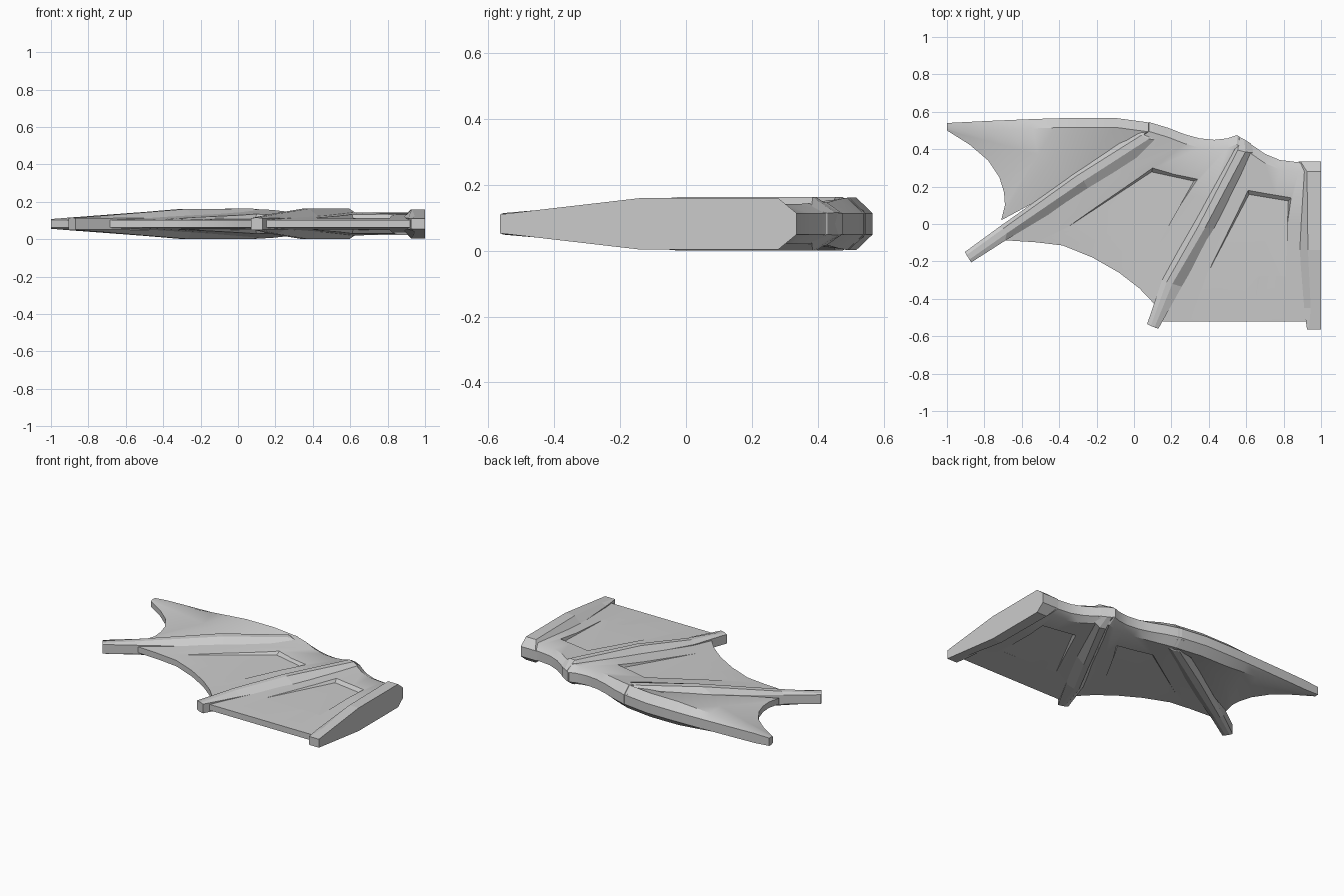
import bpy, bmesh
from mathutils import Vector
from mathutils.bvhtree import BVHTree

if "Cube" in bpy.data.objects:
    bpy.data.objects.remove(bpy.data.objects["Cube"])

ZC = 0.0815  # mid-plane height; everything is symmetric about it


def make_object(name, bm):
    bmesh.ops.remove_doubles(bm, verts=bm.verts, dist=1e-5)
    bmesh.ops.recalc_face_normals(bm, faces=bm.faces)
    me = bpy.data.meshes.new(name)
    bm.to_mesh(me)
    bm.free()
    ob = bpy.data.objects.new(name, me)
    bpy.context.collection.objects.link(ob)
    return ob


def loft(name, sections):
    """Each section is a row of (x, y, half thickness), mirrored about the mid-plane."""
    bm = bmesh.new()
    loops = []
    for s in sections:
        ring = [(x, y, ZC + h) for x, y, h in s] + [(x, y, ZC - h) for x, y, h in reversed(s)]
        loops.append([bm.verts.new(p) for p in ring])
    n = len(loops[0])
    for a, b in zip(loops, loops[1:]):
        for i in range(n):
            j = (i + 1) % n
            bm.faces.new((a[i], a[j], b[j], b[i]))
    bm.faces.new(loops[0])
    bm.faces.new(loops[-1])
    return make_object(name, bm)


def membrane(name, lead, trail):
    """Web between a leading edge (x, y, ridge half height) and a trailing edge (x, y, half height)."""
    sections = []
    for (lx, ly, rh), (tx, ty, th) in zip(lead, trail):
        ry = ly - min(0.05, 0.7 * (ly - ty))
        m = 0.35
        sections.append([
            (lx, ly, min(0.032, rh)), (lx, ry, rh),
            (lx + (tx - lx) * m, ry + (ty - ry) * m, th + (rh - th) * 0.58),
            (tx, ty, th)])
    return loft(name, sections)


def recess(ob, pts, depth=0.02, inset=0.016):
    """Sunken panel on both faces: deep at the two front corners, fading out at the rear."""
    bm = bmesh.new()
    bm.from_mesh(ob.data)
    tree = BVHTree.FromBMesh(bm)
    bm.free()
    centre = sum((Vector(p) for p in pts), Vector((0, 0))) / 4
    cb = bmesh.new()
    for sgn in (1, -1):
        low, high = [], []
        for i, p in enumerate(pts):
            front = i in (1, 2)
            p = Vector(p)
            hit = tree.ray_cast(Vector((p.x, p.y, 1)), Vector((0, 0, -1)))[0]
            h = hit.z - ZC
            off = (centre - p).normalized() * inset * 1.4 if front else Vector((0, 0))
            a, b = p + off, p - off
            low.append(cb.verts.new((a.x, a.y, ZC + sgn * (h - (depth if front else 0)))))
            high.append(cb.verts.new((b.x, b.y, ZC + sgn * (h + (depth if front else 0.04)))))
        cb.faces.new(low)
        cb.faces.new(high)
        for i in range(4):
            j = (i + 1) % 4
            cb.faces.new((low[i], low[j], high[j], high[i]))
    cutter = make_object("panel_cutter", cb)
    cutter.hide_render = True
    mod = ob.modifiers.new("panel", 'BOOLEAN')
    mod.operation, mod.solver, mod.object = 'DIFFERENCE', 'EXACT', cutter
    bpy.context.view_layer.objects.active = ob
    bpy.ops.object.modifier_apply(modifier=mod.name)
    bpy.data.objects.remove(cutter)


# Outer membrane at the wing tip
outer = membrane(
    "outer_membrane",
    [(-1, .54, .026), (-.9, .545, .034), (-.78, .551, .043), (-.66, .556, .052), (-.54, .561, .061),
     (-.42, .565, .07), (-.3, .567, .079), (-.1, .567, .08), (.1, .54, .08)],
    [(-1, .5, .02), (-.88, .425, .02), (-.78, .34, .02), (-.72, .25, .02), (-.695, .17, .02),
     (-.69, .1, .02), (-.71, .02, .02), (-.32, .23, .03), (.08, .455, .05)])

# Middle membrane between the two finger ribs
middle = membrane(
    "middle_membrane",
    [(.08, .545, .08), (.18, .515, .075), (.27, .48, .065), (.35, .458, .06), (.43, .45, .06),
     (.5, .458, .062), (.55, .475, .066)],
    [(-.72, -.085, .02), (-.52, -.098, .02), (-.38, -.115, .02), (-.22, -.18, .02),
     (-.08, -.26, .02), (.03, -.345, .02), (.13, -.45, .02)])

# Inner membrane next to the root
inner = membrane(
    "inner_membrane",
    [(.55, .475, .066), (.62, .43, .062), (.7, .375, .06), (.78, .342, .06), (.88, .33, .06),
     (.96, .33, .06)],
    [(.13, -.52, .02), (.3, -.52, .02), (.47, -.52, .02), (.63, -.52, .02), (.8, -.52, .02),
     (.96, -.52, .02)])

# Sunken panels in the webs
recess(middle, [(-.36, -.02), (.1, .3), (.34, .24), (.07, -.21)])
recess(inner, [(.39, -.27), (.61, .18), (.84, .14), (.81, -.28)])

# Outer finger rib
loft("outer_rib", [
    [(-.905, -.15, .031), (-.895, -.166, .033), (-.88, -.19, .033), (-.87, -.205, .031)],
    [(-.72, -.015, .03), (-.7, -.025, .047), (-.68, -.05, .047), (-.69, -.09, .03)],
    [(-.36, .24, .035), (-.31, .255, .08), (-.27, .23, .08), (-.24, .18, .035)],
    [(-.02, .49, .05), (.04, .475, .0815), (.08, .455, .0815), (.2, .435, .05)],
    [(.02, .54, .032), (.06, .54, .04), (.1, .53, .04), (.18, .505, .032)]])

# Inner finger rib with a chamfered knuckle at the leading edge
loft("inner_rib", [
    [(.07, -.535, .031), (.09, -.545, .033), (.11, -.552, .033), (.13, -.56, .031)],
    [(.15, -.3, .03), (.175, -.31, .053), (.205, -.32, .053), (.255, -.335, .03)],
    [(.315, 0, .035), (.345, -.01, .0815), (.38, -.02, .0815), (.435, -.025, .035)],
    [(.52, .4, .045), (.555, .395, .0815), (.595, .385, .0815), (.65, .38, .045)],
    [(.545, .475, .032), (.565, .465, .034), (.59, .452, .034), (.625, .43, .032)]])

# Root rib with a flat mounting face
loft("root_rib", [
    [(.925, -.565, .0275), (.935, -.565, .0285), (1, -.565, .0285)],
    [(.91, -.45, .03), (.945, -.45, .042), (1, -.45, .042)],
    [(.885, -.14, .035), (.93, -.14, .078), (1, -.14, .078)],
    [(.895, .28, .04), (.925, .28, .078), (1, .28, .078)],
    [(.88, .335, .032), (.89, .335, .033), (1, .335, .033)]])

# Soft shading on the webs, crisp ridges and panel edges
for ob in (outer, middle, inner):
    bpy.ops.object.select_all(action='DESELECT')
    ob.select_set(True)
    bpy.context.view_layer.objects.active = ob
    bpy.ops.object.shade_smooth_by_angle(angle=0.6)
